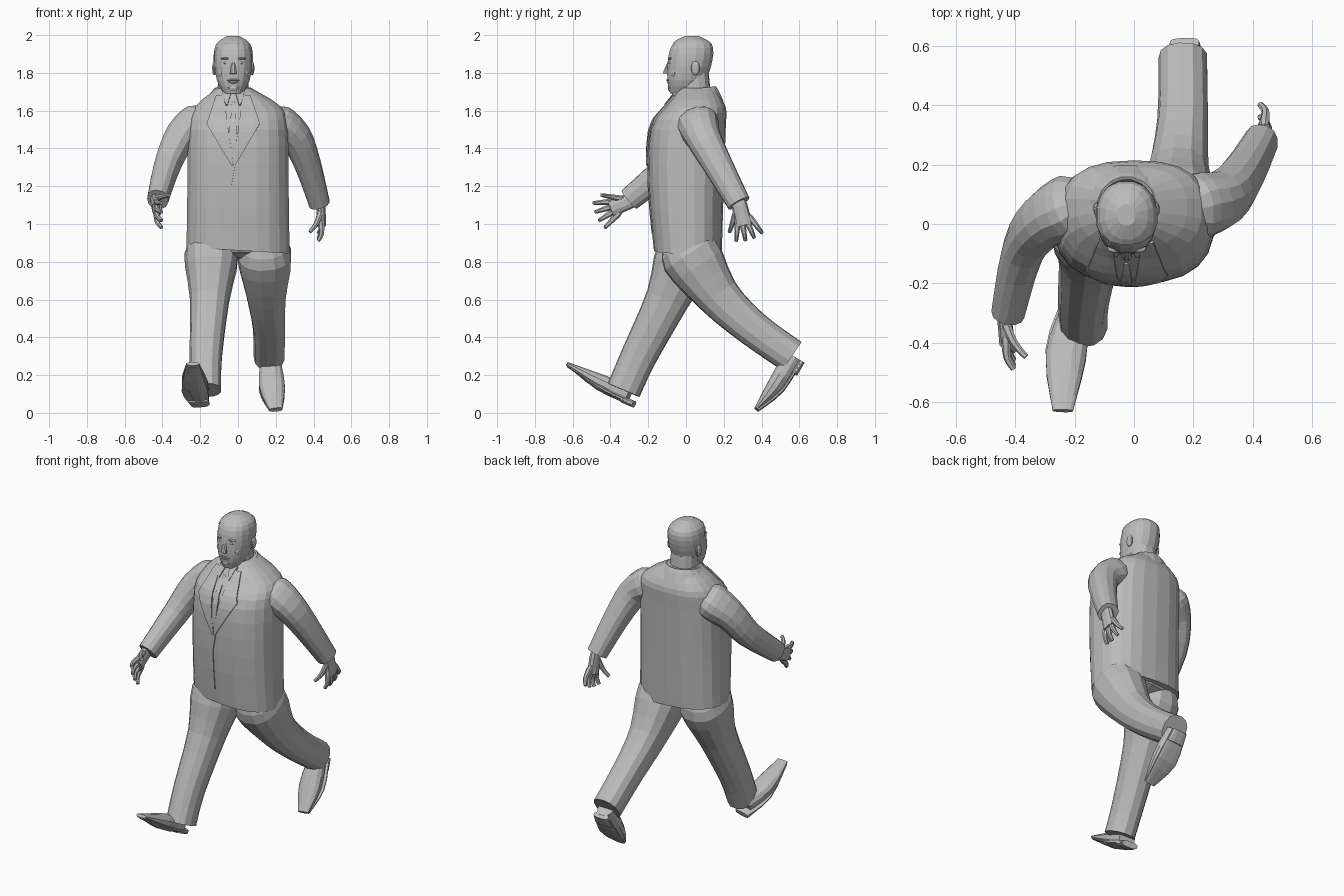
import bpy, bmesh
from math import cos, sin, pi, copysign, radians
from mathutils import Vector
from mathutils.bvhtree import BVHTree

if "Cube" in bpy.data.objects:
    bpy.data.objects.remove(bpy.data.objects["Cube"])

grey = bpy.data.materials.new("plain grey")
grey.use_nodes = True
grey.diffuse_color = (.5, .5, .5, 1)
grey.node_tree.nodes["Principled BSDF"].inputs["Base Color"].default_value = grey.diffuse_color


def finish(name, bm):
    bmesh.ops.recalc_face_normals(bm, faces=bm.faces)
    mesh = bpy.data.meshes.new(name)
    bm.to_mesh(mesh)
    bm.free()
    mesh.materials.append(grey)
    obj = bpy.data.objects.new(name, mesh)
    bpy.context.collection.objects.link(obj)
    return obj


def smooth_keys(keys, steps):
    """Pass a smooth curve through the keys, whatever their length."""
    keys = [Vector(key) for key in keys]
    result = []
    for i in range(len(keys) - 1):
        before, start = keys[max(i - 1, 0)], keys[i]
        end, after = keys[i + 1], keys[min(i + 2, len(keys) - 1)]
        lead, trail = (end - before) / 2, (after - start) / 2
        for step in range(steps):
            t = step / steps
            bulge = lead * (t * (1 - t) ** 2) - trail * (t * t * (1 - t))
            result.append(start.lerp(end, t * t * (3 - 2 * t)) + bulge)
    return result + [keys[-1]]


def loft(keys, sides=14, power=2.3, upright=False, caps=True, steps=3):
    """Skin over keys of x, y, z, half width and half depth."""
    rings = smooth_keys(keys, steps)
    centres = [Vector(ring[:3]) for ring in rings]
    bm = bmesh.new()
    loops = []
    for i, ring in enumerate(rings):
        along = centres[min(i + 1, len(rings) - 1)] - centres[max(i - 1, 0)]
        along = Vector((0, 0, 1)) if upright else along.normalized()
        across = Vector((1, 0, 0))
        across = (across - along * across.dot(along)).normalized()
        deep = along.cross(across)
        loop = []
        for side in range(sides):
            angle = 2 * pi * (side + .5) / sides
            c, s = (copysign(abs(f) ** (2 / power), f) for f in (cos(angle), sin(angle)))
            loop.append(bm.verts.new(centres[i] + across * c * ring[3] + deep * s * ring[4]))
        loops.append(loop)
    for low, high in zip(loops, loops[1:]):
        for side in range(sides):
            after = (side + 1) % sides
            bm.faces.new((low[side], low[after], high[after], high[side]))
    if caps:
        bm.faces.new(loops[0])
        bm.faces.new(loops[-1])
    return bm


def limb(name, path, start, end, fall=1, oval=.9, sides=13):
    """Tapering tube with a rounded root; a larger fall narrows it sooner."""
    path = [Vector(point) for point in path]
    root = path[0].lerp(path[1], -.5)
    keys = [(*root, start * oval / 2, start / 2)]
    for i, point in enumerate(path):
        radius = end + (start - end) * (1 - i / (len(path) - 1)) ** fall
        keys.append((*point, radius * oval, radius))
    return finish(name, loft(keys, sides))


def ball(name, centre, size):
    bm = bmesh.new()
    bmesh.ops.create_uvsphere(bm, u_segments=12, v_segments=6, radius=1)
    for v in bm.verts:
        v.co = Vector(centre) + v.co * Vector(size)
    return finish(name, bm)


# Jacket body, with a slanting hem
bm = loft([(0, .01, .86, .275, .18), (0, 0, 1.2, .27, .2), (0, .01, 1.5, .265, .2),
           (0, .05, 1.62, .23, .16), (-.02, .06, 1.72, .09, .09)], 22, 2.5, upright=True)
for v in bm.verts:
    if v.co.z < .9:
        v.co.z -= .06 * v.co.x
jacket = finish("jacket", bm)
surface = BVHTree.FromPolygons([v.co for v in jacket.data.vertices],
                               [p.vertices for p in jacket.data.polygons])
middle = -.025


def plate(name, rows, lift, side=1, columns=5):
    """Thin cloth on the jacket front, from rows of height, inner and outer edge."""
    bm = bmesh.new()
    grid = []
    for top, bottom in zip(rows, rows[1:]):
        for step in range(6):
            z, inner, outer = Vector(top).lerp(Vector(bottom), step / 5)
            line = []
            for column in range(columns):
                x = middle + side * (inner + (outer - inner) * column / (columns - 1))
                hit = surface.ray_cast(Vector((x, -1, z)), Vector((0, 1, 0)))[0]
                line.append(bm.verts.new((x, hit.y - lift, z)))
            grid.append(line)
    for high, low in zip(grid, grid[1:]):
        for column in range(columns - 1):
            bm.faces.new((high[column], high[column + 1], low[column + 1], low[column]))
    bmesh.ops.remove_doubles(bm, verts=bm.verts, dist=.0001)
    solid = finish(name, bm).modifiers.new("thickness", "SOLIDIFY")
    solid.thickness = .009
    solid.offset = 0


# Shirt, tie, lapels and closing edge
plate("shirt_front", [(1.69, -.06, .06), (1.32, -.01, .01)], .001)
plate("tie", [(1.6, -.01, .01), (1.5, -.02, .02), (1.36, -.01, .01)], .006)
ball("tie_knot", (middle, -.09, 1.62), (.022, .02, .03))
plate("front_edge", [(1.31, 0, .01), (1.2, -.02, -.01), (.95, -.02, -.01)], .001)
for label, side in (("right", -1), ("left", 1)):
    plate(label + "_lapel", [(1.68, .05, .09), (1.53, .03, .14), (1.31, 0, .01)], .007, side)
    plate(label + "_shirt_collar", [(1.7, .01, .06), (1.63, .03, .04)], .01, side)

# Coat collar, higher at the nape
bm = loft([(middle, .06, 1.64, .16, .14), (middle, .06, 1.72, .1, .1), (middle, .06, 1.69, .08, .08)],
          16, 2, upright=True, caps=False)
for v in bm.verts:
    v.co.z += .12 * (v.co.y - .08)
finish("coat_collar", bm)

# Sleeves
limb("right_sleeve", [(-.21, .06, 1.535), (-.305, .01, 1.46), (-.375, -.09, 1.31), (-.425, -.3, 1.13)],
     .11, .063)
limb("left_sleeve", [(.21, .06, 1.535), (.305, .09, 1.46), (.37, .17, 1.31), (.43, .28, 1.11)], .11, .063)

# Trousers
limb("right_trouser_leg", [(-.14, 0, .84), (-.15, -.1, .6), (-.17, -.25, .3), (-.17, -.33, .12)], .16, .092, 2.5)
limb("left_trouser_leg", [(.14, .02, .84), (.15, .17, .62), (.165, .35, .45), (.165, .56, .3)], .16, .092, 2.5)
ball("trouser_seat", (0, .02, .89), (.22, .16, .08))


def hand(name, wrist, first_angle, drift):
    """Palm with a thumb and four fingers fanned about the x axis."""
    wrist = Vector(wrist)
    inward = Vector((-copysign(.03, wrist.x), 0, 0))

    def reach(finger, length):
        angle = radians(first_angle + 14 * finger)
        return wrist + Vector((drift, cos(angle), sin(angle))) * length

    limb(name + "_palm", [wrist, reach(2.3, .06), reach(2.3, .12)], .04, .045, oval=.6, sides=10)
    for finger, label in enumerate(("thumb", "index", "middle", "ring", "little")):
        thumb = finger == 0
        length = .16 if thumb else .2
        base = reach(finger, length * (.25 if thumb else .5))
        tip = reach(finger, length) + inward * (2 if thumb else .5)
        bend = base.lerp(tip, .6) - inward * .4
        limb(name + "_" + label, [base, bend, tip], .017, .01, oval=1, sides=7)


hand("right_hand", (-.44, -.29, 1.125), 170, .1)
hand("left_hand", (.44, .28, 1.11), 252, 0)


def shoe(name, keys, under):
    """Upper, with a flat sole and a heel block pushed out along under."""
    def lowered(key, depth, thickness):
        return Vector((*(Vector(key[:3]) + Vector(under) * depth), key[3], thickness))

    finish(name + "_upper", loft(keys, 12))
    finish(name + "_sole", loft([lowered(key, key[4], .01) for key in keys], 12, 3))
    back, front = (lowered(key, .055, .018) for key in keys[:2])
    finish(name + "_heel", loft([back, back.lerp(front, .4)], 12, 3))


shoe("right_shoe", [(-.2, -.3, .095, .05, .05), (-.23, -.45, .16, .07, .045),
                    (-.24, -.63, .26, .035, .01)], (0, .45, -.9))
shoe("left_shoe", [(.17, .565, .3, .05, .05), (.18, .47, .14, .07, .045),
                   (.2, .37, .02, .035, .01)], (0, .85, -.5))

# Neck, head and a hair cap cut from a slightly larger head
limb("neck", [(middle, .05, 1.66), (middle, .04, 1.8)], .08, .08, oval=1)
head = [(middle, -.03, 1.69, .05, .055), (middle, 0, 1.76, .088, .1), (middle, .02, 1.87, .102, .118),
        (middle, .03, 1.95, .088, .103), (middle, .03, 1.99, .03, .035)]
finish("head", loft(head, 16, 2.2, upright=True))
bm = loft(head, 16, 2.2, upright=True)
pivot = Vector((middle, .02, 1.85))
for v in bm.verts:
    v.co = pivot + (v.co - pivot) * 1.04
bmesh.ops.bisect_plane(bm, geom=bm.verts[:] + bm.edges[:] + bm.faces[:], plane_co=(0, -.07, 1.96),
                       plane_no=(0, .9, 1), clear_inner=True)
finish("hair", bm)

# Face
limb("nose", [(middle, -.085, 1.86), (middle, -.1, 1.82), (middle, -.105, 1.795)], .01, .019, oval=1, sides=8)
ball("upper_lip", (middle, -.093, 1.762), (.034, .012, .007))
ball("lower_lip", (middle, -.09, 1.75), (.028, .012, .007))
ball("chin", (middle, -.075, 1.72), (.035, .022, .02))
for label, side in (("right", -1), ("left", 1)):
    ball(label + "_eye", (middle + side * .036, -.083, 1.853), (.016, .01, .009))
    ball(label + "_brow", (middle + side * .038, -.083, 1.876), (.028, .014, .007))
    ball(label + "_cheek", (middle + side * .05, -.06, 1.8), (.03, .02, .03))
    ball(label + "_ear", (middle + side * .1, .05, 1.825), (.012, .024, .038))
